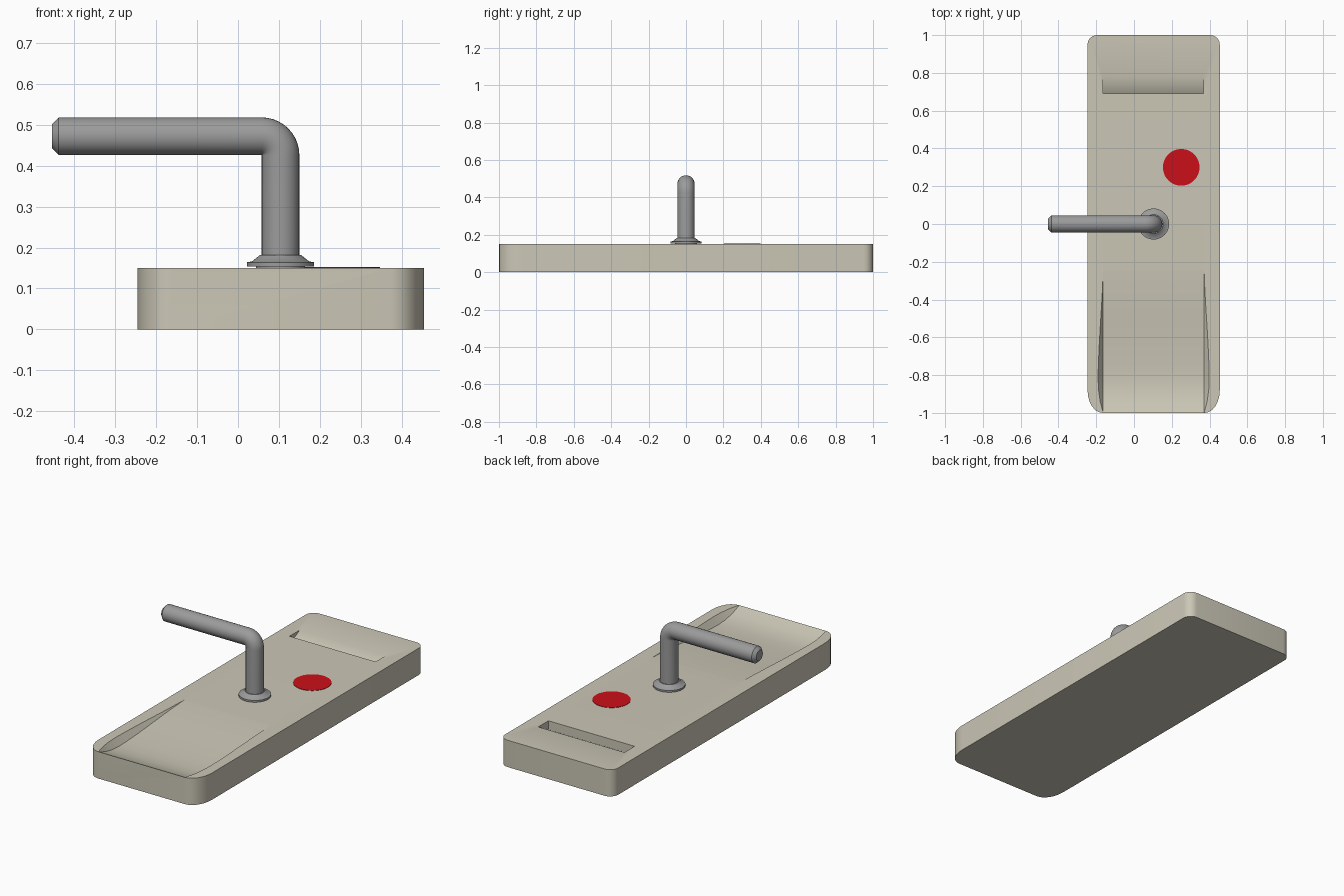
import bpy, bmesh
from math import sin, cos, pi

if "Cube" in bpy.data.objects:
    bpy.data.objects.remove(bpy.data.objects["Cube"])

CX = 0.104          # plate and lever axis
TOP = 0.15          # plate thickness


def material(name, rgb):
    m = bpy.data.materials.new(name)
    m.diffuse_color = (*rgb, 1)
    m.use_nodes = True
    m.node_tree.nodes["Principled BSDF"].inputs["Base Color"].default_value = m.diffuse_color
    return m


def loft(name, sections, mat=None, smooth=True):
    """Join equal-sized closed sections with quads and cap both ends."""
    bm = bmesh.new()
    rings = [[bm.verts.new(p) for p in s] for s in sections]
    n = len(rings[0])
    for a, b in zip(rings, rings[1:]):
        for i in range(n):
            bm.faces.new((a[i], a[(i + 1) % n], b[(i + 1) % n], b[i]))
    bm.faces.new(rings[0])
    bm.faces.new(rings[-1])
    bmesh.ops.recalc_face_normals(bm, faces=bm.faces)
    me = bpy.data.meshes.new(name)
    bm.to_mesh(me)
    bm.free()
    ob = bpy.data.objects.new(name, me)
    bpy.context.collection.objects.link(ob)
    if mat:
        me.materials.append(mat)
    if smooth:
        shade(ob)
    return ob


def shade(ob):
    bpy.ops.object.select_all(action='DESELECT')
    ob.select_set(True)
    bpy.context.view_layer.objects.active = ob
    bpy.ops.object.shade_smooth_by_angle(angle=0.6)


def cut(ob, cutter):
    cutter.hide_render = True
    mod = ob.modifiers.new("cut", 'BOOLEAN')
    mod.object = cutter
    mod.operation = 'DIFFERENCE'
    mod.solver = 'EXACT'
    bpy.context.view_layer.objects.active = ob
    bpy.ops.object.modifier_apply(modifier=mod.name)
    bpy.data.objects.remove(cutter)


def circle(x, y, z, r, n=40):
    return [(x + r * cos(2 * pi * i / n), y + r * sin(2 * pi * i / n), z) for i in range(n)]


beige = material("beige", (0.60, 0.57, 0.47))
red = material("red", (0.60, 0.005, 0.01))
steel = material("steel", (0.33, 0.33, 0.33))

# Plate: rounded outline, tighter corners at the back
outline = []
for sx, sy, a0, rx, ry in ((1, 1, 0, .05, .05), (-1, 1, pi / 2, .05, .05),
                           (-1, -1, pi, .08, .12), (1, -1, 1.5 * pi, .08, .12)):
    for i in range(7):
        a = a0 + i * pi / 12
        outline.append((CX + sx * (.35 - rx) + rx * cos(a), sy * (1 - ry) + ry * sin(a)))
plate = loft("plate", [[(x, y, z) for x, y in outline] for z in (0, TOP)], beige, False)

# Shallow scoop at the front, with walls leaning outward
scoop = []
for y, z in ((-.18, .152), (-.25, .1495), (-.35, .144), (-.45, .136), (-.55, .127),
             (-.65, .119), (-.75, .113), (-.82, .111), (-.88, .115), (-.94, .127),
             (-1, .1499), (-1.03, .163)):
    w, e = .267, .267 + .7 * (.2 - z)
    scoop.append([(CX - w, y, z), (CX + w, y, z), (CX + e, y, .2), (CX - e, y, .2)])
cut(plate, loft("scoop_cutter", scoop, None, False))

# Card slot at the back: a ramp ending in an upright wall
wedge = [(.69, .10), (.78, TOP), (.78, .2), (.69, .2)]
cut(plate, loft("slot_cutter", [[(x, y, z) for y, z in wedge] for x in (-.165, .368)], None, False))
shade(plate)

# Indicator light
loft("indicator_light", [circle(.25, .3, z, .097, 48) for z in (.148, .152)], red)

# Collar around the lever post
loft("lever_collar", [circle(CX, 0, z, r) for z, r in
                      ((.148, .06), (.154, .06), (.154, .082), (.164, .082),
                       (.166, .07), (.182, .05))], steel)

# Lever: post, tight bend, handle and chamfered tip
R, B = .046, .0465
rings = []


def ring(x, z, a, r=R, n=32):
    """Ring around a path heading at angle a from +z towards -x."""
    rings.append([(x + r * cos(t) * cos(a), r * sin(t), z + r * cos(t) * sin(a))
                  for t in (2 * pi * i / n for i in range(n))])


ring(CX, .148, 0)
bx, bz = CX - B, .472 - B
for i in range(11):
    a = i * pi / 20
    ring(bx + B * cos(a), bz + B * sin(a), a)
ring(-.438, .472, pi / 2)
ring(-.455, .472, pi / 2, .029)
loft("lever_handle", rings, steel)
